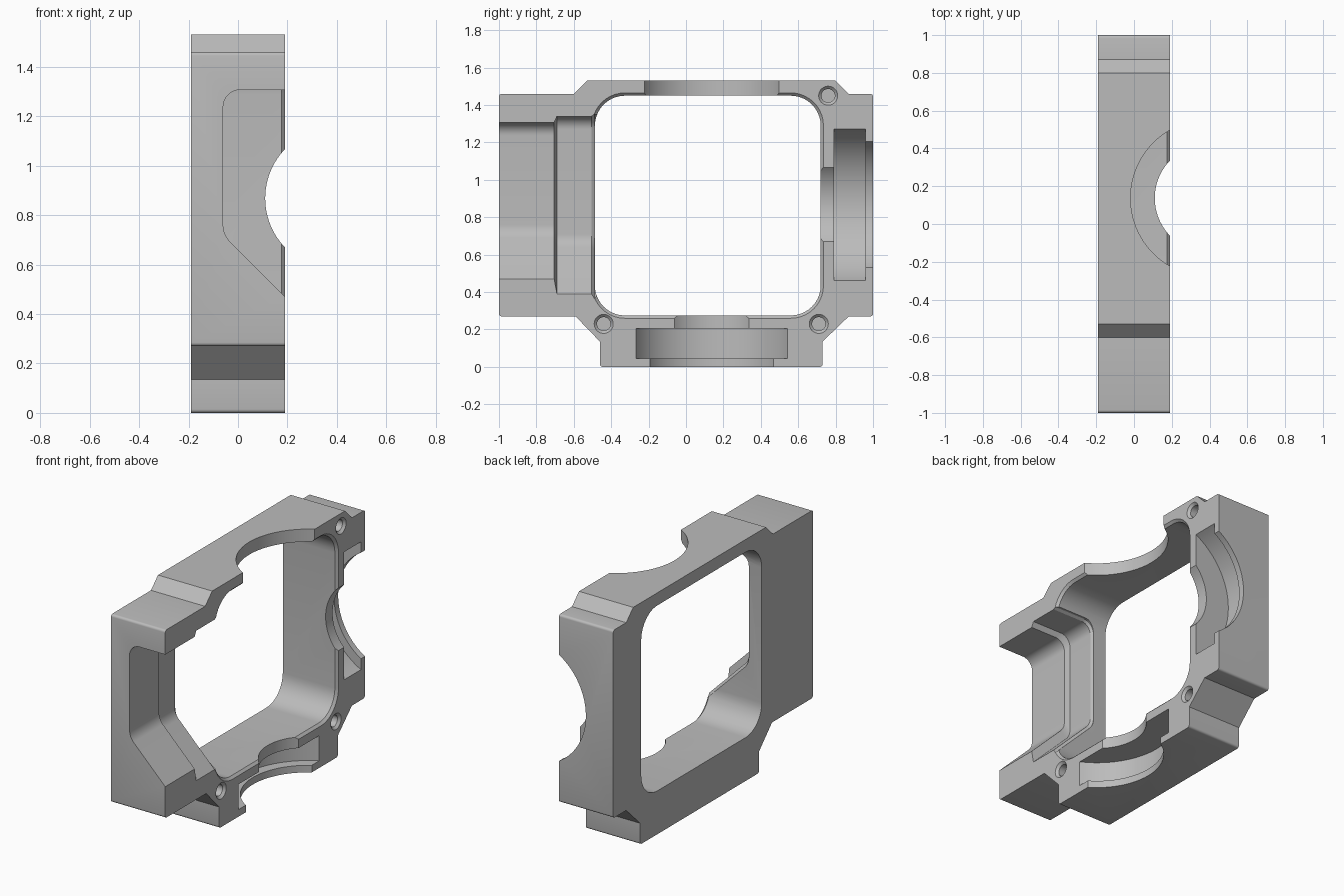
import bpy, bmesh, math
from mathutils import Vector

cube = bpy.data.objects.get("Cube")
if cube:
    bpy.data.objects.remove(cube, do_unlink=True)

HALF = 0.19          # half thickness of the housing
AXIS_X = 0.397       # bearing axes lie beyond the open face
MID_Y, MID_Z = 0.137, 0.868

metal = bpy.data.materials.new("machined grey")
metal.use_nodes = True
grey = (0.5, 0.5, 0.5, 1)
metal.diffuse_color = grey
metal.node_tree.nodes["Principled BSDF"].inputs["Base Color"].default_value = grey


def rounded(corners, steps=10):
    """2D outline from (a, b, radius) corners."""
    pts = []
    for i, (a, b, r) in enumerate(corners):
        p = Vector((a, b))
        if r == 0:
            pts.append(p)
            continue
        u = (Vector(corners[i - 1][:2]) - p).normalized()
        v = (Vector(corners[(i + 1) % len(corners)][:2]) - p).normalized()
        h = u.angle(v) / 2
        c = p + (u + v).normalized() * r / math.sin(h)
        s, e = p + u * r / math.tan(h) - c, p + v * r / math.tan(h) - c
        w = math.pi - 2 * h
        for k in range(steps + 1):
            t = k / steps
            pts.append(c + (s * math.sin((1 - t) * w) + e * math.sin(t * w)) / math.sin(w))
    return pts


def circle(a, b, r, n=96):
    return [Vector((a + r * math.cos(2 * math.pi * k / n),
                    b + r * math.sin(2 * math.pi * k / n))) for k in range(n)]


def loft(name, axis, rings):
    """Closed solid through (position, outline) rings stacked along an axis."""
    place = {"x": lambda d, p: (d, p.x, p.y),
             "y": lambda d, p: (p.x, d, p.y),
             "z": lambda d, p: (p.x, p.y, d)}[axis]
    bm = bmesh.new()
    loops = [[bm.verts.new(place(d, p)) for p in pts] for d, pts in rings]
    n = len(loops[0])
    for lo, hi in zip(loops, loops[1:]):
        for k in range(n):
            j = (k + 1) % n
            bm.faces.new((lo[k], lo[j], hi[j], hi[k]))
    bm.faces.new(loops[0])
    bm.faces.new(loops[-1])
    bmesh.ops.recalc_face_normals(bm, faces=bm.faces)
    mesh = bpy.data.meshes.new(name)
    bm.to_mesh(mesh)
    bm.free()
    mesh.materials.append(metal)
    obj = bpy.data.objects.new(name, mesh)
    bpy.context.collection.objects.link(obj)
    return obj


# Outer block, with stepped foot and chamfered shoulders
e = 0.015
outline = rounded([
    (-1, 0.27, e), (-1, 1.46, e), (-0.6, 1.46, 0), (-0.53, 1.53, 0),
    (0.8, 1.53, 0), (0.87, 1.46, 0), (1, 1.46, e), (1, 0.27, e),
    (0.87, 0.27, 0), (0.73, 0.135, 0), (0.73, 0, e),
    (-0.46, 0, e), (-0.46, 0.135, 0), (-0.59, 0.27, 0)], 4)
housing = loft("housing", "x", [(-HALF, outline), (HALF, outline)])


# Central window with a chamfered rim on the open face
def window(g):
    y0, y1, z0, z1, r = -0.487 - g, 0.72 + g, 0.275 - g, 1.45 + g, 0.16 + g
    return rounded([(y0, z0, r), (y1, z0, r), (y1, z1, r), (y0, z1, r)])


cutters = [loft("window_cutter", "x", [
    (-0.3, window(0)), (HALF - 0.015, window(0)), (HALF + 0.015, window(0.03))])]


# Front port: narrow outside, wider pocket inside
def port(g):
    x0, top, slope = -0.06 - 0.03 * g, 1.307 + 0.033 * g, 0.47 - 0.08 * g
    far = 0.3
    return rounded([(far, top, 0), (x0, top, 0.07), (x0, slope + HALF - x0, 0.1),
                    (far, slope + HALF - far, 0)])


cutters.append(loft("port_cutter", "y", [
    (-1.1, port(0)), (-0.705, port(0)), (-0.69, port(1)),
    (-0.505, port(1)), (-0.49, port(1.3)), (-0.4, port(1.3))]))


# Bearing seats: small bore, wide seat, retaining lip
def bearing(name, axis, mid, steps):
    return loft(name, axis, [(d, circle(AXIS_X, mid, r)) for d, r in steps])


cutters.append(bearing("back_seat_cutter", "y", MID_Z, [
    (0.65, 0.287), (0.79, 0.287), (0.79, 0.455), (0.96, 0.455), (0.96, 0.395), (1.1, 0.395)]))
cutters.append(bearing("bottom_seat_cutter", "z", MID_Y, [
    (0.35, 0.287), (0.205, 0.287), (0.205, 0.455), (0.045, 0.455), (0.045, 0.39), (-0.1, 0.39)]))
cutters.append(bearing("top_bore_cutter", "z", MID_Y, [(1.35, 0.415), (1.7, 0.415)]))

# Blind countersunk screw holes
for y, z in ((-0.44, 0.23), (0.71, 0.23), (0.76, 1.45)):
    cutters.append(loft("screw_hole_cutter", "x", [
        (d, circle(y, z, r, 32))
        for d, r in ((-0.05, 0.036), (HALF - 0.015, 0.036), (HALF + 0.015, 0.066))]))

# Cut everything and keep the finished mesh
for c in cutters:
    c.hide_render = True
    mod = housing.modifiers.new(c.name, "BOOLEAN")
    mod.operation, mod.solver, mod.object = "DIFFERENCE", "EXACT", c
bpy.context.view_layer.update()
final = bpy.data.meshes.new_from_object(
    housing.evaluated_get(bpy.context.evaluated_depsgraph_get()))
housing.modifiers.clear()
housing.data = final
for c in cutters:
    bpy.data.objects.remove(c, do_unlink=True)

for o in bpy.context.selected_objects:
    o.select_set(False)
housing.select_set(True)
bpy.context.view_layer.objects.active = housing
bpy.ops.object.shade_smooth_by_angle(angle=math.radians(25))
